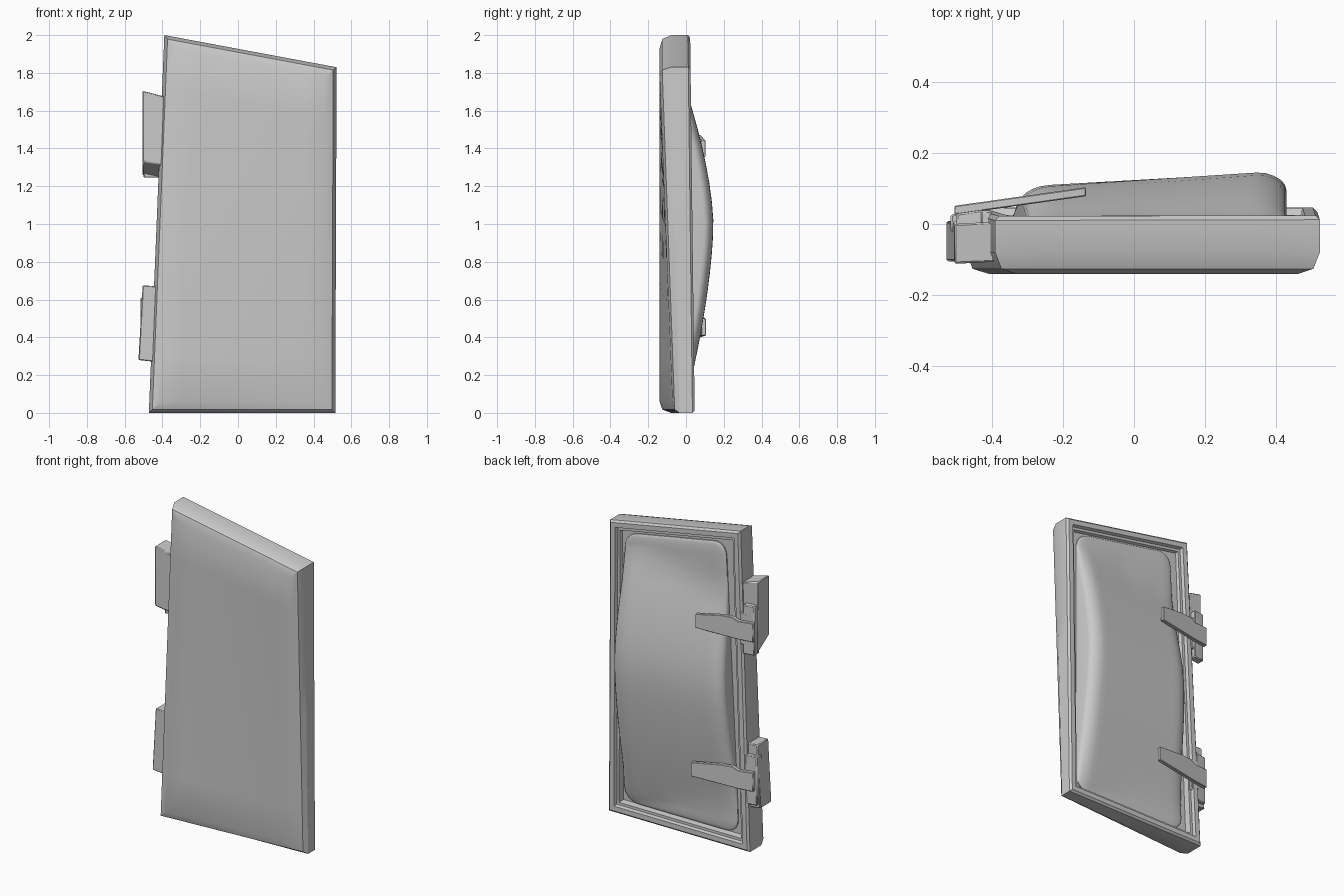
import bpy, bmesh, math
from mathutils import Vector

if "Cube" in bpy.data.objects:
    bpy.data.objects.remove(bpy.data.objects["Cube"])

FLOOR = -.012  # depth of the recess behind the rim


def finish(bm, name, bevel=0.0, angle=35):
    bmesh.ops.recalc_face_normals(bm, faces=bm.faces)
    me = bpy.data.meshes.new(name)
    bm.to_mesh(me)
    bm.free()
    ob = bpy.data.objects.new(name, me)
    bpy.context.collection.objects.link(ob)
    if bevel:
        m = ob.modifiers.new("bevel", 'BEVEL')
        m.width = bevel
        m.segments = 1
    bpy.ops.object.select_all(action='DESELECT')
    ob.select_set(True)
    bpy.context.view_layer.objects.active = ob
    bpy.ops.object.shade_smooth_by_angle(angle=math.radians(angle))
    return ob


def inset(poly, d):
    """Offset a counter-clockwise polygon inwards by d."""
    out = []
    for i, p in enumerate(poly):
        a = (p - poly[i - 1]).normalized()
        b = (poly[(i + 1) % len(poly)] - p).normalized()
        n1, n2 = Vector((-a.y, a.x)), Vector((-b.y, b.x))
        out.append(p + d * (n1 + n2) / (1 + n1.dot(n2)))
    return out


def hull(name, pts, bevel=0.005):
    bm = bmesh.new()
    for p in pts:
        bm.verts.new(p)
    bmesh.ops.convex_hull(bm, input=bm.verts)
    bmesh.ops.dissolve_limit(bm, angle_limit=0.03, verts=bm.verts, edges=bm.edges)
    return finish(bm, name, bevel)


def plate(name, outline, y_back, thick, bevel=0.005):
    """Prism from an (x, z) outline, its rear surface following y_back(x)."""
    bm = bmesh.new()
    rings = [[bm.verts.new((x, y_back(x) - t, z)) for x, z in outline] for t in (0, thick)]
    n = len(outline)
    bm.faces.new(rings[0])
    bm.faces.new(rings[1][::-1])
    for i in range(n):
        j = (i + 1) % n
        bm.faces.new((rings[0][i], rings[0][j], rings[1][j], rings[1][i]))
    return finish(bm, name, bevel, 25)


# Door shell: twisted front face, chamfered sides, stepped rim and recess
corners = [Vector(c) for c in ((-.472, 0), (.515, 0), (.522, 1.83), (-.39, 2.0))]
profile = [(.06, -.14, 0), (.018, -.126, 0), (0, -.08, 0), (0, .022, 1), (.012, .034, 1),
           (.042, .034, 1), (.048, .014, 1), (.064, .014, 1), (.07, FLOOR, 0)]
N = 8  # segments per side
bm = bmesh.new()
rings = []
for k, (d, y, tilt) in enumerate(profile):
    ring = []
    c = inset(corners, d)
    twist = (.068, .066, .045)[k] if k < 3 else 0  # lower right corner set back
    for i in range(4):
        for s in range(N):
            f = s / N
            p = c[i].lerp(c[(i + 1) % 4], f)
            w = (f, 1 - f, 0, 0)[i] * twist
            ring.append(bm.verts.new((p.x, y + w + tilt * .012 * (1 - p.y), p.y)))
    rings.append(ring)
for r0, r1 in zip(rings, rings[1:]):
    for i in range(4 * N):
        j = (i + 1) % (4 * N)
        bm.faces.new((r0[i], r0[j], r1[j], r1[i]))
bm.faces.new(rings[-1])
front = rings[0]
rows = [[front[i] for i in range(N + 1)]]
for r in range(1, N):
    a, b = front[4 * N - r], front[N + r]
    rows.append([a] + [bm.verts.new(a.co.lerp(b.co, s / N)) for s in range(1, N)] + [b])
rows.append([front[3 * N - i] for i in range(N + 1)])
for g0, g1 in zip(rows, rows[1:]):
    for i in range(N):
        bm.faces.new((g0[i], g0[i + 1], g1[i + 1], g1[i]))
finish(bm, "door_shell", 0, 25)

# Bulged inner panel: rounded rectangle grid with a vertical arc
HX, HZ, R = .38, .88, .085
BL, BR, TR, TL = [Vector(c) for c in ((-.365, .072), (.428, .072), (.428, 1.765), (-.275, 1.895))]


def samples(h):
    edge = [h - R + R * math.sin(math.radians(a)) for a in (0, 18, 36, 54, 72, 90)]
    inner = [(h - R) * k / 8 for k in range(-7, 8)]
    return [-e for e in reversed(edge)] + inner + edge


def panel_point(u, v):
    qx, qz = max(abs(u) - HX + R, 0), max(abs(v) - HZ + R, 0)
    m = max(qx, qz)
    if qx and qz:
        k = m / math.hypot(qx, qz)
        u = math.copysign(HX - R + qx * k, u)
        v = math.copysign(HZ - R + qz * k, v)
    s, t = (u / HX + 1) / 2, (v / HZ + 1) / 2
    p = BL.lerp(BR, s).lerp(TL.lerp(TR, s), t)
    dz = p.y - 1.0
    y = .146 - .06 * abs(.36 - p.x) - (.25 if dz > 0 else .16) * abs(dz) ** 1.6
    y = max(y, .006)
    e = min(m / R, 1)
    y -= min(.045, .6 * (y - FLOOR)) * (1 - math.sqrt(1 - e * e))
    return (p.x, y, p.y)


bm = bmesh.new()
us, vs = samples(HX), samples(HZ)
grid = [[bm.verts.new(panel_point(u, v)) for u in us] for v in vs]
for g0, g1 in zip(grid, grid[1:]):
    for i in range(len(us) - 1):
        bm.faces.new((g0[i], g0[i + 1], g1[i + 1], g1[i]))
border = [e for e in bm.edges if e.is_boundary]
skirt = bmesh.ops.extrude_edge_only(bm, edges=border)["geom"]
for v in skirt:
    if isinstance(v, bmesh.types.BMVert):
        v.co.y = FLOOR - .003
finish(bm, "inner_panel", 0, 40)

# Hinge blocks on the left edge
hull("upper_hinge_block",
     [(-.505, -.112, 1.705), (-.505, .0, 1.705), (-.37, -.105, 1.67), (-.37, .008, 1.67),
      (-.505, -.112, 1.33), (-.505, .0, 1.255), (-.37, -.105, 1.31), (-.37, .008, 1.235)])
hull("lower_hinge_block",
     [(-.505, -.105, .675), (-.505, .008, .675), (-.42, -.10, .67), (-.42, .012, .67),
      (-.527, -.105, .28), (-.527, .008, .28), (-.44, -.10, .27), (-.44, .012, .27)])

# Knuckle plates and tapered strap arms
for side, z, dx, tip in (("upper", 1.40, .0, -.135), ("lower", .455, -.015, -.108)):
    def rect(x0, x1, h):
        return [(x0, z - h), (x1, z - h), (x1, z + h), (x0, z + h)]
    plate(side + "_knuckle", rect(-.5 + dx, -.425 + dx, .155),
          lambda x: .035 + .15 * (x + .46), .05)
    plate(side + "_knuckle_step", rect(-.45, -.40, .10), lambda x: .038, .04)
    arm = [(-.505, -.06), (-.40, -.06), (-.31, -.055), (tip, -.045), (tip, .043),
           (-.30, .07), (-.37, .072), (-.41, .055), (-.505, .06)]
    plate(side + "_strap_arm", [(x, z + h) for x, h in arm],
          lambda x: .051 + .141 * (x + .505), .025, .003)
